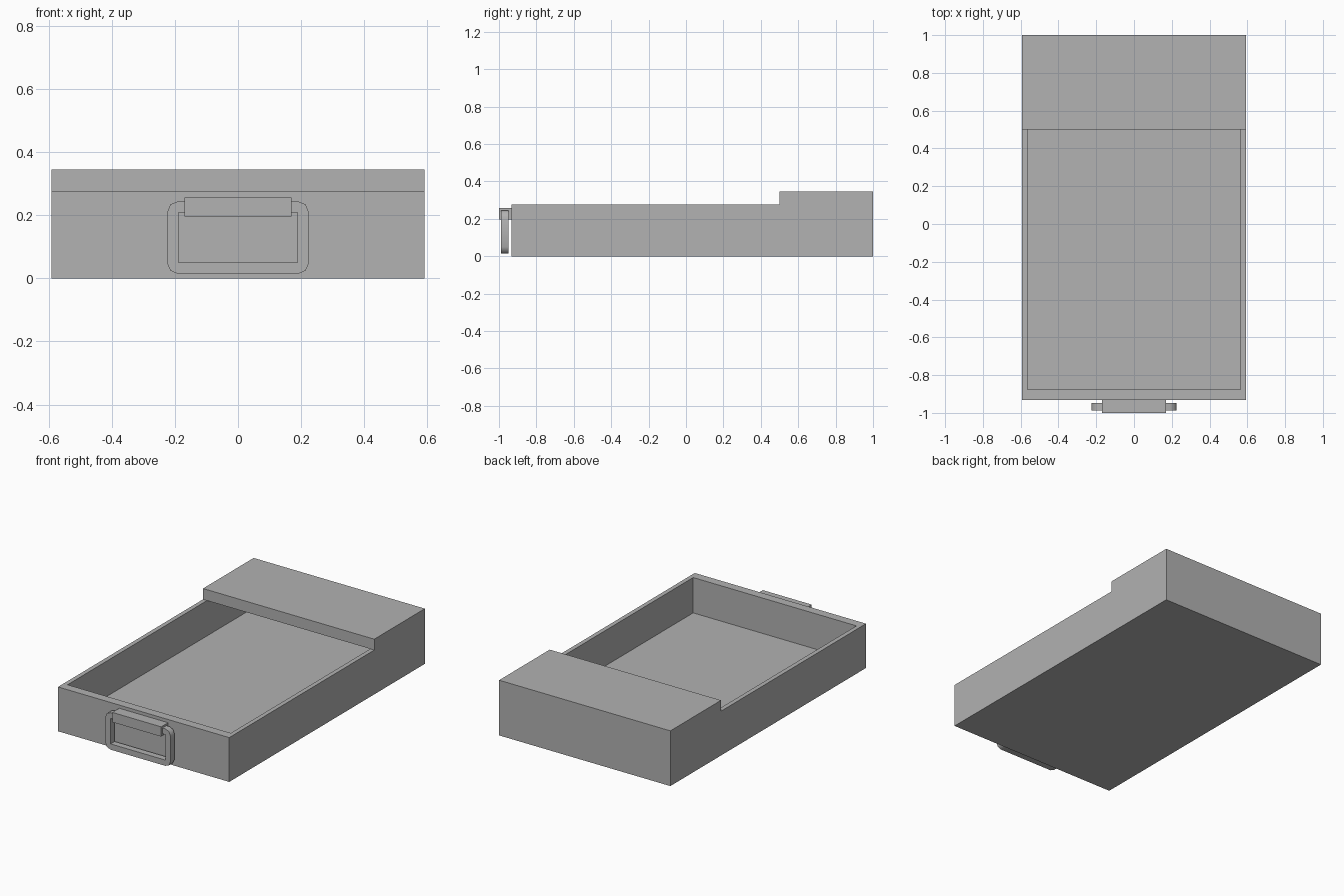
import bpy, bmesh
from math import sin, cos, pi
from mathutils import Vector

default = bpy.data.objects.get("Cube")
if default:
    bpy.data.objects.remove(default, do_unlink=True)

grey = bpy.data.materials.new("plain grey")
grey.use_nodes = True
colour = (0.445, 0.445, 0.445, 1)
grey.diffuse_color = colour
grey.node_tree.nodes["Principled BSDF"].inputs["Base Color"].default_value = colour


def finish(name, bm):
    bmesh.ops.recalc_face_normals(bm, faces=bm.faces)
    mesh = bpy.data.meshes.new(name)
    bm.to_mesh(mesh)
    bm.free()
    mesh.materials.append(grey)
    obj = bpy.data.objects.new(name, mesh)
    bpy.context.collection.objects.link(obj)
    return obj


def box(bm, lo, hi):
    lo, hi = Vector(lo), Vector(hi)
    verts = bmesh.ops.create_cube(bm, size=1)["verts"]
    for v in verts:
        v.co = (lo + hi) / 2 + v.co * (hi - lo)
    return verts


HALF, FRONT, BACK = 0.592, -0.932, 1.0
RIM, TOP, FLOOR = 0.277, 0.345, 0.056
SIDE_WALL, END_WALL = 0.039, 0.055

# Open tray: inset the top face and push it down to the floor
bm = bmesh.new()
box(bm, (-HALF, FRONT, 0), (HALF, BACK, RIM))
top = max(bm.faces, key=lambda f: f.calc_center_median().z)
bmesh.ops.inset_region(bm, faces=[top], thickness=SIDE_WALL)
for v in top.verts:
    v.co.y = FRONT + END_WALL if v.co.y < 0 else BACK - END_WALL
well = bmesh.ops.extrude_discrete_faces(bm, faces=[top])["faces"][0]
for v in well.verts:
    v.co.z = FLOOR
finish("tray", bm)

# Raised cover over the rear of the tray
bm = bmesh.new()
box(bm, (-HALF, 0.5, RIM), (HALF, BACK, TOP))
finish("rear_cover", bm)

# Bracket that holds the handle
bm = bmesh.new()
box(bm, (-0.169, -1, 0.196), (0.169, FRONT, 0.257))
finish("handle_bracket", bm)

# Handle ring: rounded outside, square inside
IN_X, IN_LOW, IN_HIGH, BAR = 0.189, 0.05, 0.209, 0.036
STEPS = 2
corners = [(IN_X, IN_HIGH), (-IN_X, IN_HIGH), (-IN_X, IN_LOW), (IN_X, IN_LOW)]
bm = bmesh.new()
layers = []
for y in (-0.988, -0.948):
    inner = [bm.verts.new((x, y, z)) for x, z in corners]
    outer = []
    for i, (x, z) in enumerate(corners):
        for s in range(STEPS + 1):
            a = (i + s / STEPS) * pi / 2
            outer.append(bm.verts.new((x + BAR * cos(a), y, z + BAR * sin(a))))
    layers.append((inner, outer))
    for i in range(4):
        n = STEPS + 1
        arc = outer[i * n:(i + 1) * n]
        bm.faces.new([inner[i]] + arc)
        j = (i + 1) % 4
        bm.faces.new([inner[i], arc[-1], outer[j * n], inner[j]])
for front, back in zip(*layers):
    for i in range(len(front)):
        j = (i + 1) % len(front)
        bm.faces.new([front[i], front[j], back[j], back[i]])
ring = finish("handle_ring", bm)
bpy.ops.object.select_all(action="DESELECT")
ring.select_set(True)
bpy.context.view_layer.objects.active = ring
bpy.ops.object.shade_smooth_by_angle(angle=pi / 3.5)
